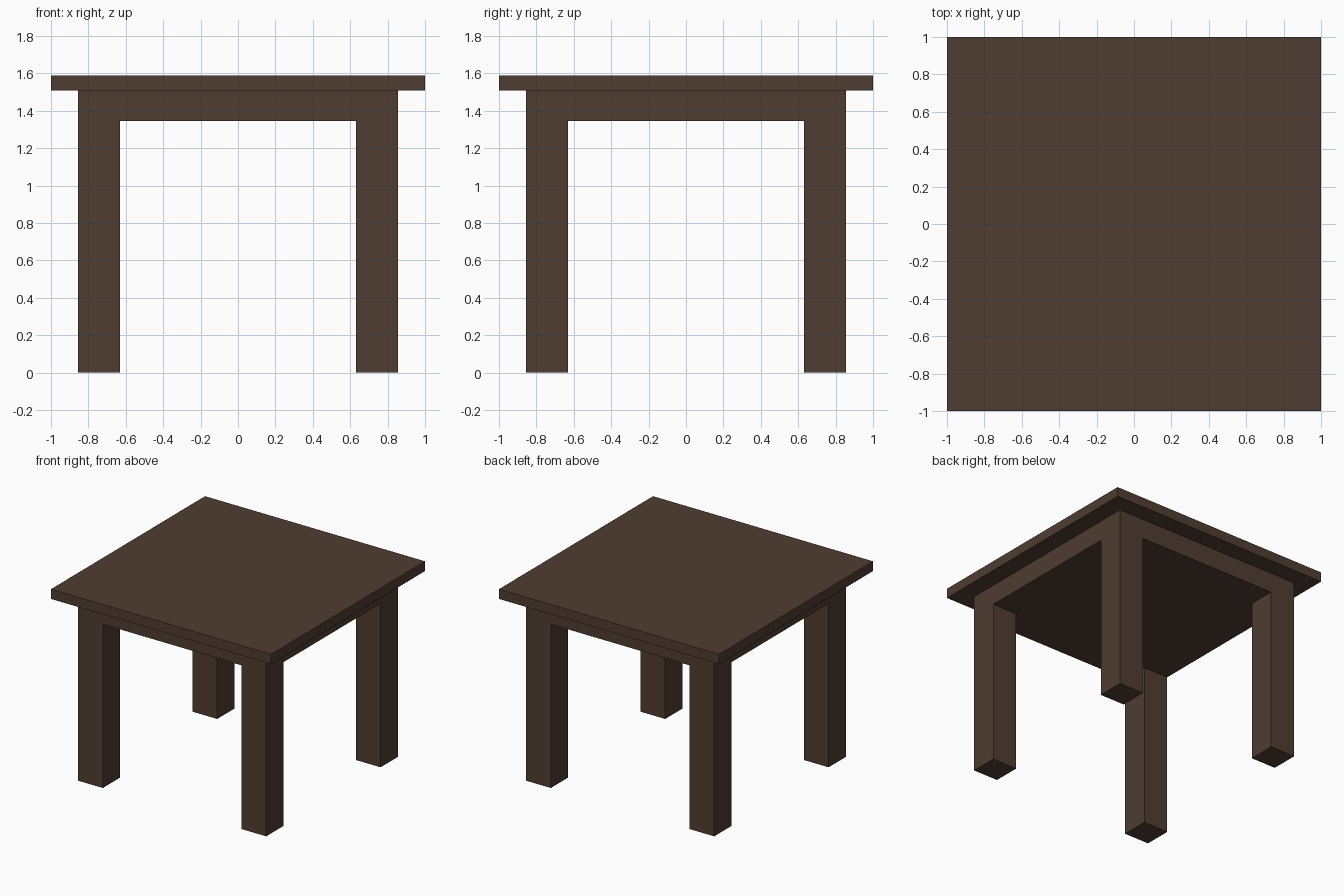
import bpy, bmesh
from math import copysign
from mathutils import Matrix, Vector

if "Cube" in bpy.data.objects:
    bpy.data.objects.remove(bpy.data.objects["Cube"])

OUTER, INNER = 0.855, 0.63            # outer and inner leg faces
APRON_Z, TOP_Z, HEIGHT = 1.345, 1.51, 1.59

wood = bpy.data.materials.new("dark_wood")
wood.diffuse_color = (0.08, 0.047, 0.032, 1)
wood.use_nodes = True
wood.node_tree.nodes["Principled BSDF"].inputs["Base Color"].default_value = wood.diffuse_color


def finish(bm, name):
    bmesh.ops.recalc_face_normals(bm, faces=bm.faces[:])
    mesh = bpy.data.meshes.new(name)
    bm.to_mesh(mesh)
    bm.free()
    mesh.materials.append(wood)
    bpy.context.collection.objects.link(bpy.data.objects.new(name, mesh))


def extrude(bm, faces, dz):
    new = bmesh.ops.extrude_face_region(bm, geom=faces)["geom"]
    verts = [v for v in new if isinstance(v, bmesh.types.BMVert)]
    bmesh.ops.translate(bm, verts=verts, vec=Vector((0, 0, dz)))


# Table top slab
bm = bmesh.new()
bmesh.ops.create_cube(bm, size=1, matrix=Matrix.Translation((0, 0, (TOP_Z + HEIGHT) / 2))
                      @ Matrix.Diagonal((2, 2, HEIGHT - TOP_Z, 1)))
finish(bm, "table_top")

# Solid apron block with four legs: 3x3 grid, raised, then corners pulled down
bm = bmesh.new()
bmesh.ops.create_grid(bm, x_segments=3, y_segments=3, size=1)
for v in bm.verts:
    x, y = (copysign(OUTER if abs(c) > 0.5 else INNER, c) for c in v.co.xy)
    v.co = (x, y, APRON_Z)
extrude(bm, bm.faces[:], TOP_Z - APRON_Z)
corners = []
for f in bm.faces:
    c = f.calc_center_median()
    if c.z < APRON_Z + 0.01 and min(abs(c.x), abs(c.y)) > INNER:
        corners.append(f)
extrude(bm, corners, -APRON_Z)
finish(bm, "apron_and_legs")
